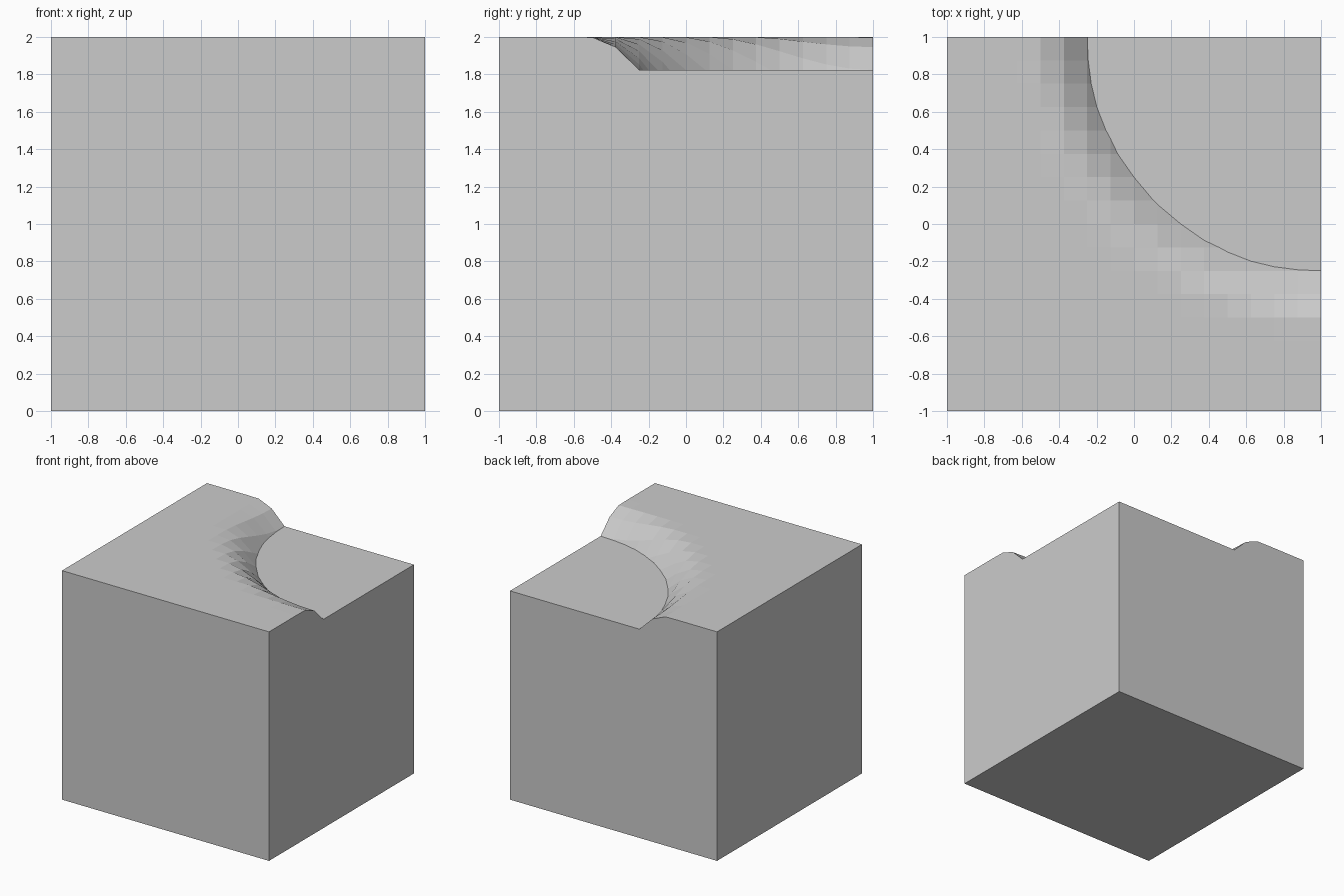
import bpy, bmesh, math

if "Cube" in bpy.data.objects:
    bpy.data.objects.remove(bpy.data.objects["Cube"])

FLOOR = 1.823          # height of the sunken flat
CX, CY = 1.0, 1.0      # centre of the quarter-circle hollow


def height(x, y):
    # rounded bank that falls away towards the hollow
    d = max(0.0, 1.53 - math.hypot(x - CX, y - CY))
    return 2.0 - (2.0 - FLOOR) * (d / 0.28) ** 2


bm = bmesh.new()

# upper ground: coarse height grid
bmesh.ops.create_grid(bm, x_segments=16, y_segments=16, size=1.0)
for v in bm.verts:
    v.co.z = height(v.co.x, v.co.y)

# trim the bank where it meets the sunken flat
bmesh.ops.bisect_plane(bm, geom=bm.verts[:] + bm.edges[:] + bm.faces[:], dist=1e-5,
                       plane_co=(0, 0, FLOOR), plane_no=(0, 0, 1), clear_inner=True)

# sunken flat: one face between the shoreline and the back right corner
shore = [v for v in bm.verts if abs(v.co.z - FLOOR) < 1e-4]
shore.sort(key=lambda v: math.atan2(CX - v.co.x, CY - v.co.y))
corner = bm.verts.new((CX, CY, FLOOR))
bm.faces.new(shore + [corner])

# side walls and base
rim = [e for e in bm.edges if e.is_boundary]
ext = bmesh.ops.extrude_edge_only(bm, edges=rim)["geom"]
for v in ext:
    if isinstance(v, bmesh.types.BMVert):
        v.co.z = 0.0
bmesh.ops.holes_fill(bm, edges=[e for e in bm.edges if e.is_boundary], sides=0)
bmesh.ops.recalc_face_normals(bm, faces=bm.faces[:])

mesh = bpy.data.meshes.new("ground_block")
bm.to_mesh(mesh)
bm.free()
bpy.context.collection.objects.link(bpy.data.objects.new("ground_block", mesh))
